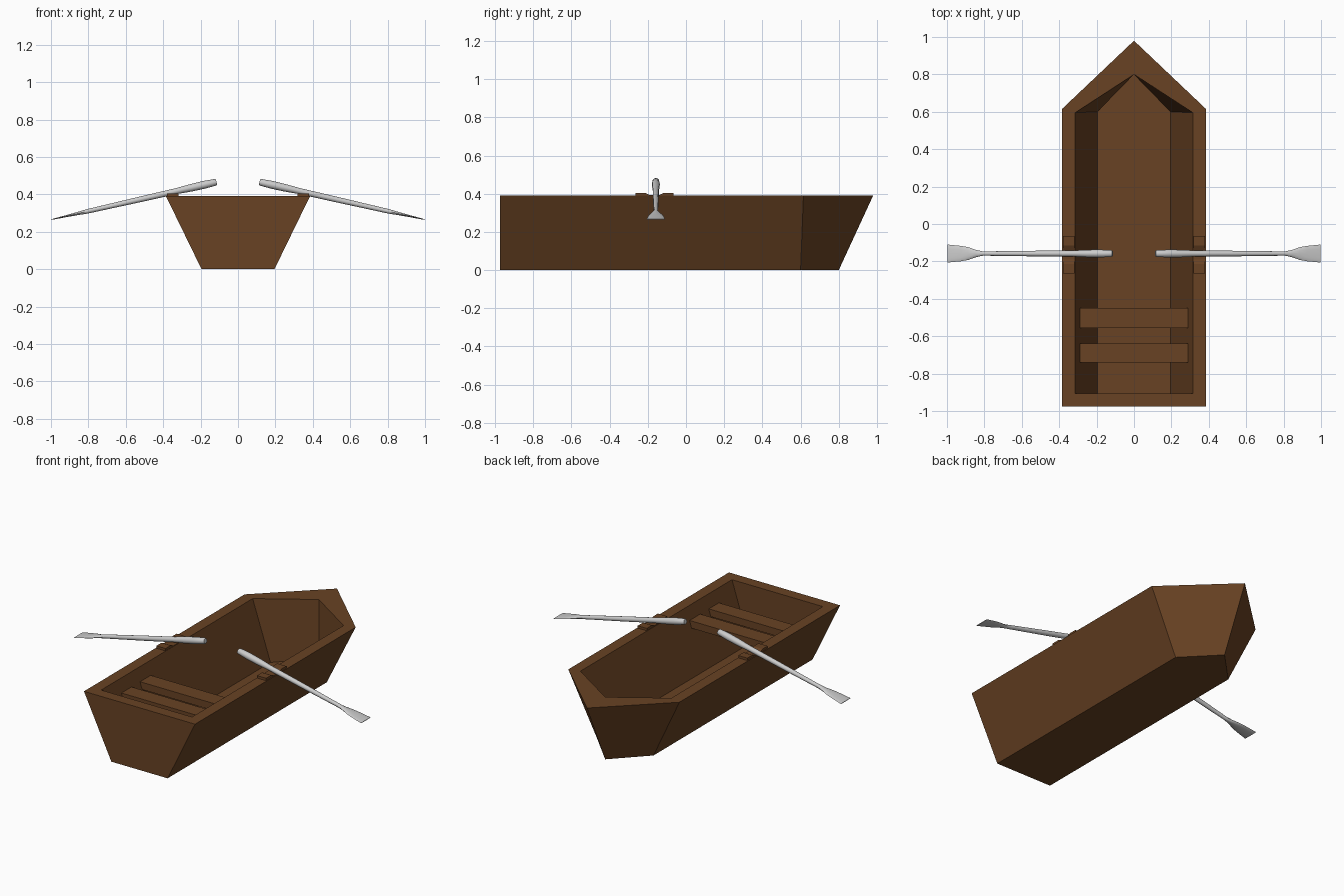
import bpy, bmesh, math
from mathutils import Vector

if "Cube" in bpy.data.objects:
    bpy.data.objects.remove(bpy.data.objects["Cube"])

wood = bpy.data.materials.new("brown_wood")
wood.diffuse_color = (0.14, 0.055, 0.017, 1)
wood.use_nodes = True
wood.node_tree.nodes["Principled BSDF"].inputs["Base Color"].default_value = wood.diffuse_color


def loft(name, rings, mat=None, mirror=False):
    """Skin a list of equal-length point rings and cap both ends."""
    bm = bmesh.new()
    vs = [[bm.verts.new(p) for p in r] for r in rings]
    n = len(rings[0])
    for a, b in zip(vs, vs[1:]):
        for i in range(n):
            j = (i + 1) % n
            bm.faces.new((a[i], a[j], b[j], b[i]))
    bm.faces.new(vs[0])
    bm.faces.new(vs[-1])
    bmesh.ops.recalc_face_normals(bm, faces=bm.faces)
    me = bpy.data.meshes.new(name)
    bm.to_mesh(me)
    bm.free()
    ob = bpy.data.objects.new(name, me)
    bpy.context.collection.objects.link(ob)
    if mat:
        me.materials.append(mat)
    if mirror:
        ob.modifiers.new("mirror", 'MIRROR').use_mirror_merge = False
    return ob


def outline(half, stern, shoulder, bow, z):
    """Boat plan outline: square stern, pointed bow."""
    return [(-half, stern, z), (half, stern, z), (half, shoulder, z),
            (0, bow, z), (-half, shoulder, z)]


# Hull: outside bottom, outside rim, inside rim, inside floor
loft("hull", [outline(0.195, -0.975, 0.60, 0.80, 0.0),
              outline(0.385, -0.975, 0.615, 0.98, 0.39),
              outline(0.315, -0.905, 0.595, 0.80, 0.39),
              outline(0.195, -0.905, 0.60, 0.80, 0.02)], wood)

# Two plank seats near the stern
for name, y0, y1 in (("rear_seat", -0.74, -0.64), ("front_seat", -0.555, -0.45)):
    profile = [(y0, 0.27), (y1, 0.27), (y1, 0.315), (y0, 0.315)]
    loft(name, [[(x, y, z) for y, z in profile] for x in (-0.29, 0.29)], wood)

# Notched oar rests on both rims
notch = [(-0.265, 0.38), (-0.265, 0.405), (-0.215, 0.405), (-0.19, 0.393),
         (-0.14, 0.393), (-0.115, 0.405), (-0.065, 0.405), (-0.065, 0.38)]
loft("oar_rests", [[(x, y, z) for y, z in notch] for x in (0.317, 0.38)], wood, True)

# Oars: (distance along, half width, half thickness), handle to blade
sections = [(0, 0.015, 0.014), (0.006, 0.018, 0.018), (0.07, 0.021, 0.021),
            (0.14, 0.020, 0.020), (0.22, 0.016, 0.016), (0.42, 0.015, 0.015),
            (0.60, 0.013, 0.013), (0.71, 0.011, 0.012), (0.75, 0.020, 0.009),
            (0.79, 0.034, 0.007), (0.83, 0.041, 0.005), (0.904, 0.048, 0.002)]
tilt = math.radians(12.8)
along = Vector((math.cos(tilt), 0, -math.sin(tilt)))
up = Vector((math.sin(tilt), 0, math.cos(tilt)))
side = Vector((0, 1, 0))
start = Vector((0.115, -0.158, 0.466))
SIDES = 12
rings = []
for d, w, t in sections:
    angles = [2 * math.pi * i / SIDES for i in range(SIDES)]
    rings.append([start + along * d + side * w * math.cos(a) + up * t * math.sin(a)
                  for a in angles])
oars = loft("oars", rings, mirror=True)
bpy.context.view_layer.objects.active = oars
oars.select_set(True)
bpy.ops.object.shade_smooth_by_angle(angle=math.radians(40))
